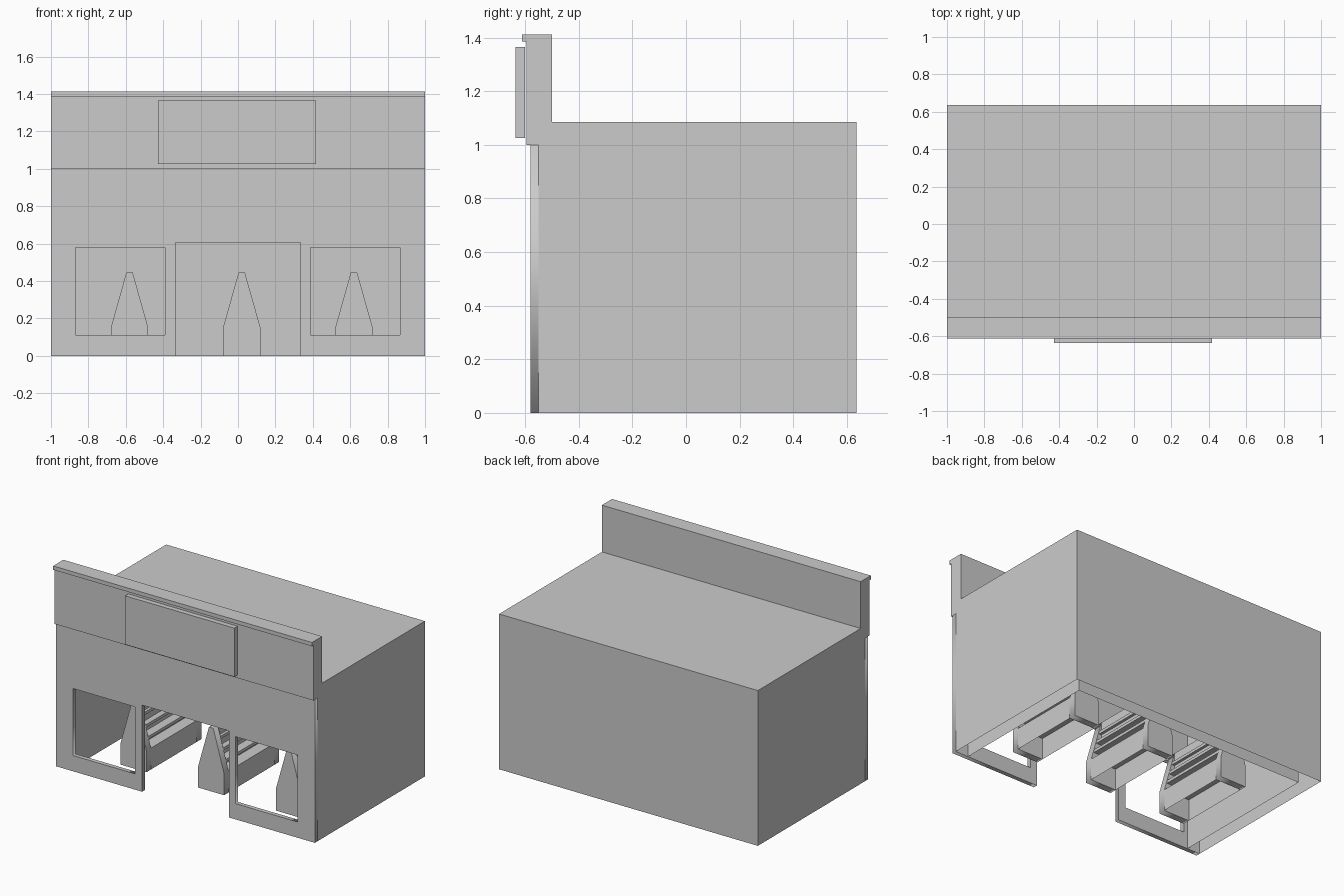
import bpy, bmesh
from mathutils import Vector
from math import pi

if "Cube" in bpy.data.objects:
    bpy.data.objects.remove(bpy.data.objects["Cube"])


def box(name, x, y, z, drop=(), flip=False):
    """Box from (min, max) ranges; drop lists the face directions left open."""
    bm = bmesh.new()
    bmesh.ops.create_cube(bm, size=1)
    for v in bm.verts:
        v.co = Vector([r[0] if c < 0 else r[1] for c, r in zip(v.co, (x, y, z))])
    bm.normal_update()
    gone = [f for f in bm.faces if any(f.normal.dot(Vector(d)) > 0.9 for d in drop)]
    bmesh.ops.delete(bm, geom=gone, context='FACES')
    if flip:
        bmesh.ops.reverse_faces(bm, faces=bm.faces[:])
    me = bpy.data.meshes.new(name)
    bm.to_mesh(me)
    bm.free()
    ob = bpy.data.objects.new(name, me)
    bpy.context.collection.objects.link(ob)
    return ob


def panel(name, outlines, y0, y1):
    """Flat panel from x/z outlines (inner outlines become holes)."""
    cu = bpy.data.curves.new(name, 'CURVE')
    cu.dimensions = '2D'
    cu.fill_mode = 'BOTH'
    cu.extrude = (y1 - y0) / 2
    for pts in outlines:
        s = cu.splines.new('POLY')
        s.points.add(len(pts) - 1)
        for p, (px, pz) in zip(s.points, pts):
            p.co = (px, pz, 0, 1)
        s.use_cyclic_u = True
    ob = bpy.data.objects.new(name, cu)
    ob.rotation_euler.x = pi / 2
    ob.location.y = (y0 + y1) / 2
    bpy.context.collection.objects.link(ob)
    bpy.ops.object.select_all(action='DESELECT')
    ob.select_set(True)
    bpy.context.view_layer.objects.active = ob
    bpy.ops.object.convert(target='MESH')
    return ob


def rect(x0, x1, z0, z1):
    return [(x0, z0), (x1, z0), (x1, z1), (x0, z1)]


DOWN, FRONT = (0, 0, -1), (0, -1, 0)

# Building shell, open underneath and behind the facade
box("outer_shell", (-1, 1), (-0.55, 0.635), (0, 1.085), (DOWN, FRONT))
box("inner_shell", (-0.9, 0.9), (-0.55, 0.535), (0, 0.985), (DOWN, FRONT), True)

# Facade with doorway and two windows
wall = [(-1, 0), (-0.335, 0), (-0.335, 0.605), (0.335, 0.605),
        (0.335, 0), (1, 0), (1, 1), (-1, 1)]
panel("facade", [wall, rect(-0.87, -0.39, 0.11, 0.578),
                 rect(0.387, 0.867, 0.11, 0.578)], -0.58, -0.55)

# Parapet, its cap and the blank sign board
box("parapet", (-1, 1), (-0.595, -0.5), (1, 1.385))
box("parapet_cap", (-1, 1), (-0.612, -0.5), (1.385, 1.412))
box("sign_board", (-0.428, 0.417), (-0.635, -0.6), (1.025, 1.365))

# Three double-sided shelf units
Y0, Y1, T = -0.325, 0.28, 0.05
BASE, TOP, WIDE, THIN = 0.15, 0.445, 0.1, 0.017
for i, cx in enumerate((-0.58, 0.02, 0.62), 1):
    n = f"shelf_unit_{i}_"
    side = [(WIDE, 0), (WIDE, BASE), (THIN, TOP)]
    outline = [(cx + a, b) for a, b in side] + [(cx - a, b) for a, b in side[::-1]]
    panel(n + "front_end", [outline], Y0, Y0 + T)
    panel(n + "back_end", [outline], Y1 - T, Y1)
    box(n + "base", (cx - WIDE, cx + WIDE), (Y0 + T, Y1 - T), (0, BASE), (DOWN,))
    box(n + "divider", (cx - THIN, cx + THIN), (Y0 + T, Y1 - T), (BASE, TOP))
    for k in range(1, 4):
        z = BASE + 0.075 * k
        w = WIDE + (THIN - WIDE) * (z - BASE) / (TOP - BASE)
        box(f"{n}board_{k}", (cx - w, cx + w), (Y0 + T, Y1 - T), (z - 0.02, z))
